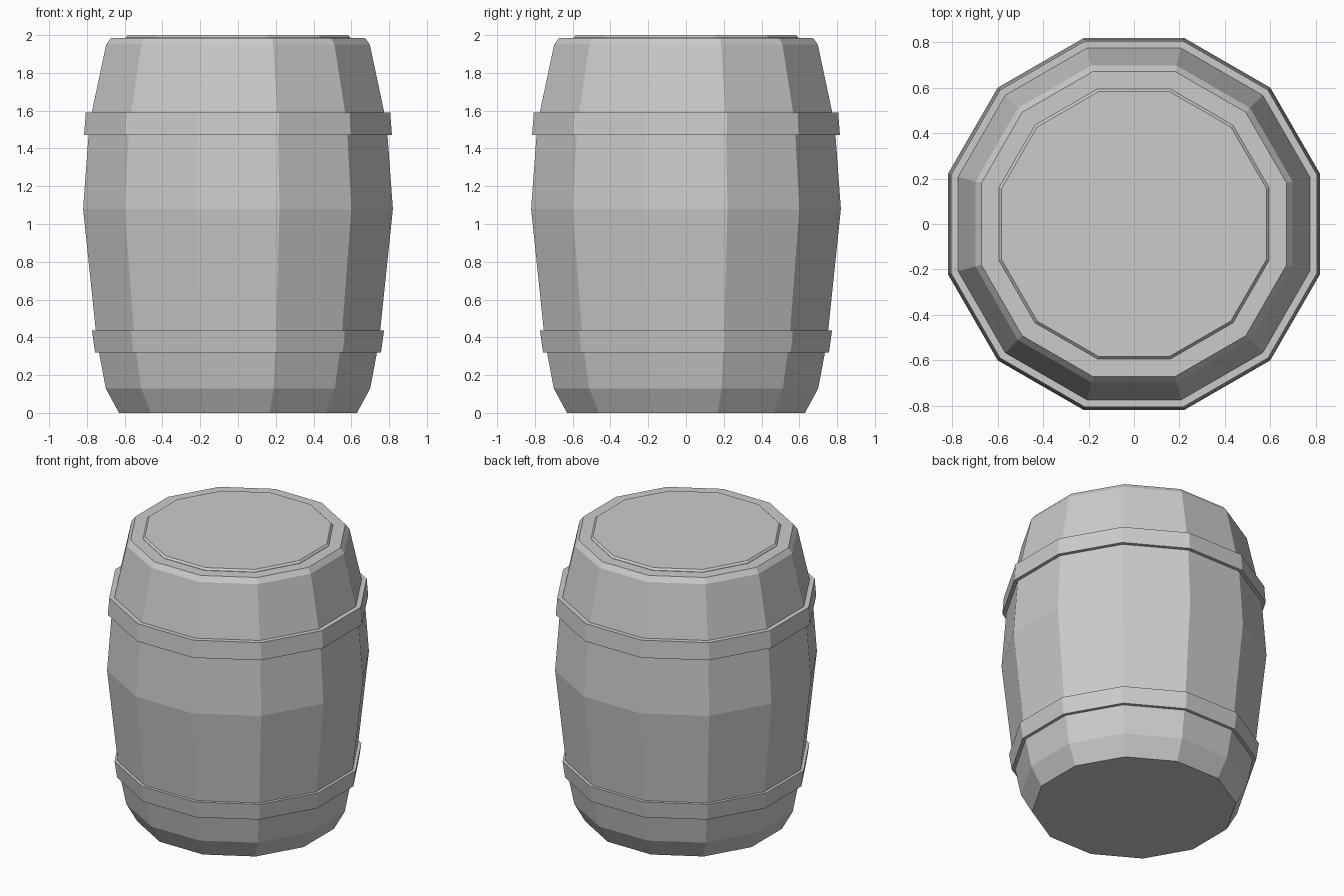
import bpy
import bmesh
import math

SIDES = 12

cube = bpy.data.objects.get("Cube")
if cube:
    bpy.data.objects.remove(cube, do_unlink=True)

grey = bpy.data.materials.new("plain_grey")
grey.use_nodes = True
colour = (0.6, 0.6, 0.6, 1)
grey.diffuse_color = colour
grey.node_tree.nodes["Principled BSDF"].inputs["Base Color"].default_value = colour


def turned(name, profile, closed=False):
    """Sweep (flat-to-centre distance, height) points around z as a 12-sided solid."""
    bm = bmesh.new()
    rings = []
    for apothem, z in profile:
        r = apothem / math.cos(math.pi / SIDES)
        angles = [(i + 0.5) * math.tau / SIDES for i in range(SIDES)]
        rings.append([bm.verts.new((r * math.cos(a), r * math.sin(a), z)) for a in angles])
    pairs = list(zip(rings, rings[1:]))
    if closed:
        pairs.append((rings[-1], rings[0]))
    else:
        bm.faces.new(rings[0])
        bm.faces.new(rings[-1])
    for low, high in pairs:
        for i in range(SIDES):
            j = (i + 1) % SIDES
            bm.faces.new((low[i], low[j], high[j], high[i]))
    bmesh.ops.recalc_face_normals(bm, faces=bm.faces)
    mesh = bpy.data.meshes.new(name)
    bm.to_mesh(mesh)
    bm.free()
    mesh.materials.append(grey)
    obj = bpy.data.objects.new(name, mesh)
    bpy.context.collection.objects.link(obj)
    return obj


# Bulging body with chamfered ends
turned("barrel_body", [(0.63, 0), (0.70, 0.13), (0.747, 0.38), (0.82, 1.08),
                       (0.787, 1.53), (0.698, 1.95), (0.672, 1.985)])

# Slightly raised lid
turned("lid", [(0.595, 1.98), (0.595, 1.987), (0.583, 2.0)])

# Hoops: outer wall follows the slope of the body
for name, bottom, top, low_r, high_r in (
        ("lower_hoop", 0.32, 0.435, 0.757, 0.773),
        ("upper_hoop", 1.47, 1.59, 0.815, 0.806)):
    turned(name, [(low_r, bottom), (high_r, top),
                  (high_r - 0.05, top), (low_r - 0.05, bottom)], closed=True)
